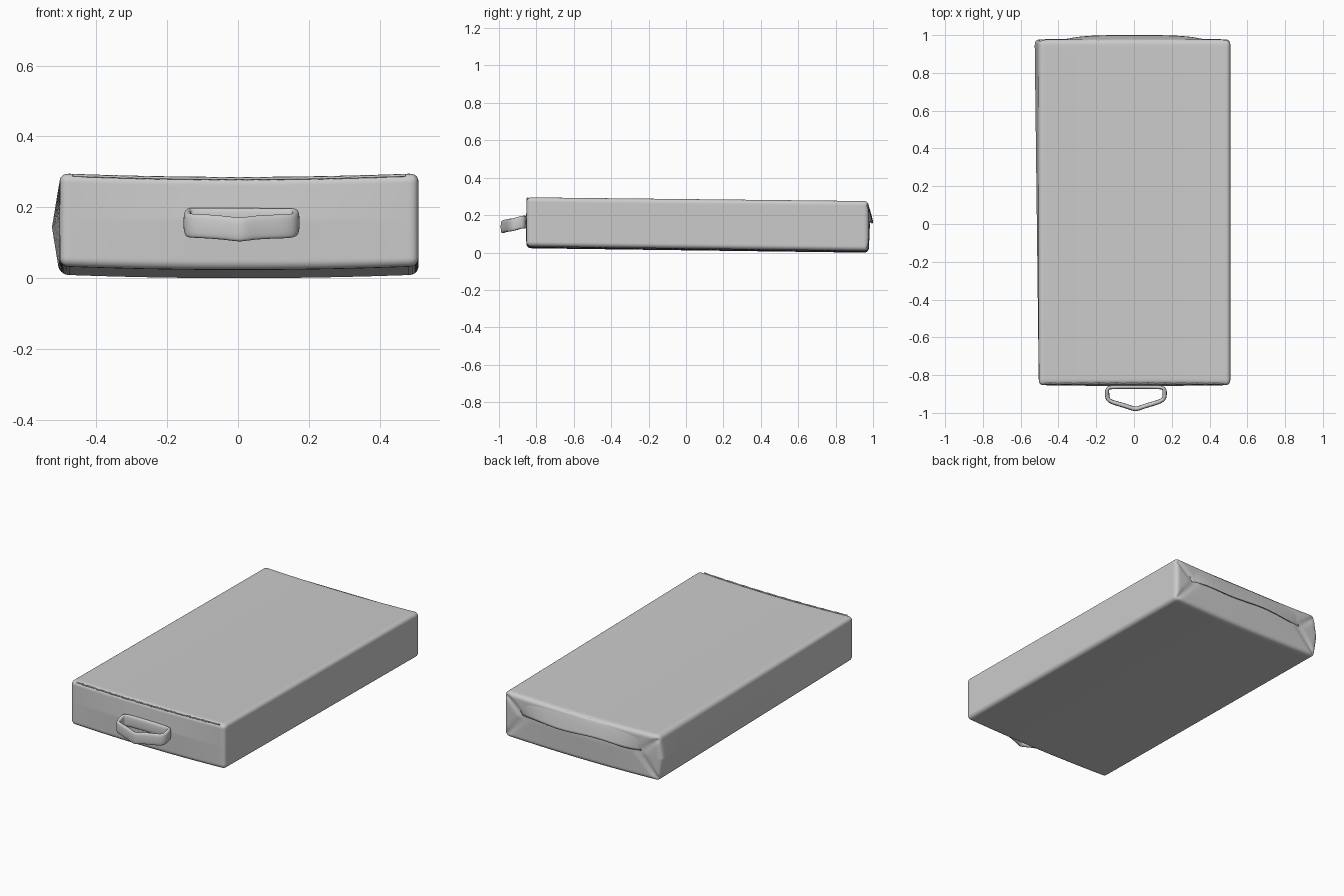
import bpy, bmesh
from math import sin, pi, exp, hypot
from mathutils import Vector

if "Cube" in bpy.data.objects:
    bpy.data.objects.remove(bpy.data.objects["Cube"])


def finish(name, bm, angle=0.7):
    bmesh.ops.recalc_face_normals(bm, faces=bm.faces)
    mesh = bpy.data.meshes.new(name)
    bm.to_mesh(mesh)
    bm.free()
    ob = bpy.data.objects.new(name, mesh)
    bpy.context.collection.objects.link(ob)
    bpy.ops.object.select_all(action='DESELECT')
    ob.select_set(True)
    bpy.context.view_layer.objects.active = ob
    bpy.ops.object.shade_smooth_by_angle(angle=angle)
    return ob


def segment_distance(px, pz, a, b):
    dx, dz = b[0] - a[0], b[1] - a[1]
    t = ((px - a[0]) * dx + (pz - a[1]) * dz) / (dx * dx + dz * dz)
    t = max(0, min(1, t))
    return hypot(px - a[0] - t * dx, pz - a[1] - t * dz)


# Padded body: rounded box, with rows concentrated near its edges
HX, HY, HZ, R = 0.507, 0.915, 0.132, 0.024
bm = bmesh.new()
bmesh.ops.create_cube(bm, size=2)
bmesh.ops.subdivide_edges(bm, edges=bm.edges[:], cuts=47, use_grid_fill=True)
half = Vector((HX, HY, HZ))
for v in bm.verts:
    p = Vector([sin(c * pi / 2) * h for c, h in zip(v.co, half)])
    core = Vector([max(-h + R, min(h - R, c)) for c, h in zip(p, half)])
    p = core + (p - core).normalized() * R
    xn, yn, zn = p.x / HX, p.y / HY, p.z / HZ
    up = (zn + 1) / 2
    # gentle slope towards the back, dished top, sagging underside
    z = (0.021 - 0.012 * yn) * (1 - up) + (0.286 - 0.010 * yn) * up
    z -= 0.010 * (1 - xn * xn) * abs(zn)
    x, y = p.x + 0.003, p.y + 0.062
    # swollen left side, growing towards the back
    x -= 0.022 * max(0, -xn) ** 4 * (1 - abs(zn)) * (yn + 1) / 2
    # swollen front panel
    if yn < -0.97:
        y -= 0.007 * (1 - xn * xn) * (1 - abs(zn)) - 0.005 * (1 - xn * xn) * up
    # folded corner creases on the back panel
    if yn > 0.97:
        d = min(segment_distance(abs(x), z, (0.49, c), (0.38, 0.155))
                for c in (0.03, 0.25))
        y -= 0.009 * exp(-(d / 0.011) ** 2)
        y += 0.006 * max(0, 1 - abs(zn)) * (1 - xn * xn)
    v.co = (x, y, z)
finish("padded_body", bm)

# Back flap: bowed sheet hanging open along its lower edge
bm = bmesh.new()
N, M = 40, 8
rows = []
for j in range(M + 1):
    t = j / M
    row = []
    for i in range(N + 1):
        s = -1 + 2 * i / N
        bow = max(0, 1 - s ** 4)
        x = 0.003 + s * (0.45 - 0.06 * t)
        z = 0.260 - t * (0.098 + 0.006 * sin(s * 5) * bow)
        y = 0.968 + 0.028 * t ** 0.8 * bow
        row.append(bm.verts.new((x, y, z)))
    rows.append(row)
for a, b in zip(rows, rows[1:]):
    for i in range(N):
        bm.faces.new((a[i], a[i + 1], b[i + 1], b[i]))
flap = finish("back_flap", bm)
mod = flap.modifiers.new("thickness", 'SOLIDIFY')
mod.thickness = 0.008
mod.offset = 0

# Carry handle: drooping flat strap bent into a pointed loop
path = [(-0.135, -0.862), (-0.143, -0.875), (-0.143, -0.925), (-0.125, -0.942),
        (-0.03, -0.966), (0.008, -0.985), (0.045, -0.966), (0.145, -0.94),
        (0.163, -0.922), (0.163, -0.875), (0.153, -0.862), (0.01, -0.862)]
pts = [Vector(p) for p in path]
bm = bmesh.new()
rings = []
for i, p in enumerate(pts):
    tan = (pts[(i + 1) % len(pts)] - pts[i - 1]).normalized()
    nrm = Vector((tan.y, -tan.x))
    mid = 0.164 + (p.y + 0.862) * 0.22
    ring = []
    for a, h in ((1, 0.8), (1, -0.8), (0.4, -1), (-0.4, -1),
                 (-1, -0.8), (-1, 0.8), (-0.4, 1), (0.4, 1)):
        q = p + nrm * a * 0.0125
        ring.append(bm.verts.new((q.x, q.y, mid + h * 0.034 + 0.003 * sin(i * 2.3))))
    rings.append(ring)
for a, b in zip(rings, rings[1:] + rings[:1]):
    for k in range(8):
        n = (k + 1) % 8
        bm.faces.new((a[k], a[n], b[n], b[k]))
handle = finish("carry_handle", bm, 1.0)
mod = handle.modifiers.new("soften", 'SUBSURF')
mod.levels = mod.render_levels = 2

# Stitched seam along the upper front edge
curve = bpy.data.curves.new("front_seam", 'CURVE')
curve.dimensions = '3D'
curve.bevel_depth = 0.004
curve.bevel_resolution = 2
curve.use_fill_caps = True
sp = curve.splines.new('POLY')
sp.points.add(40)
for i, pt in enumerate(sp.points):
    s = -1 + i / 20
    pt.co = (0.003 + 0.47 * s, -0.846 + 0.002 * sin(i * 1.7),
             0.290 - 0.009 * (1 - s * s) + 0.001 * sin(i * 2.9), 1)
seam = bpy.data.objects.new("front_seam", curve)
bpy.context.collection.objects.link(seam)
